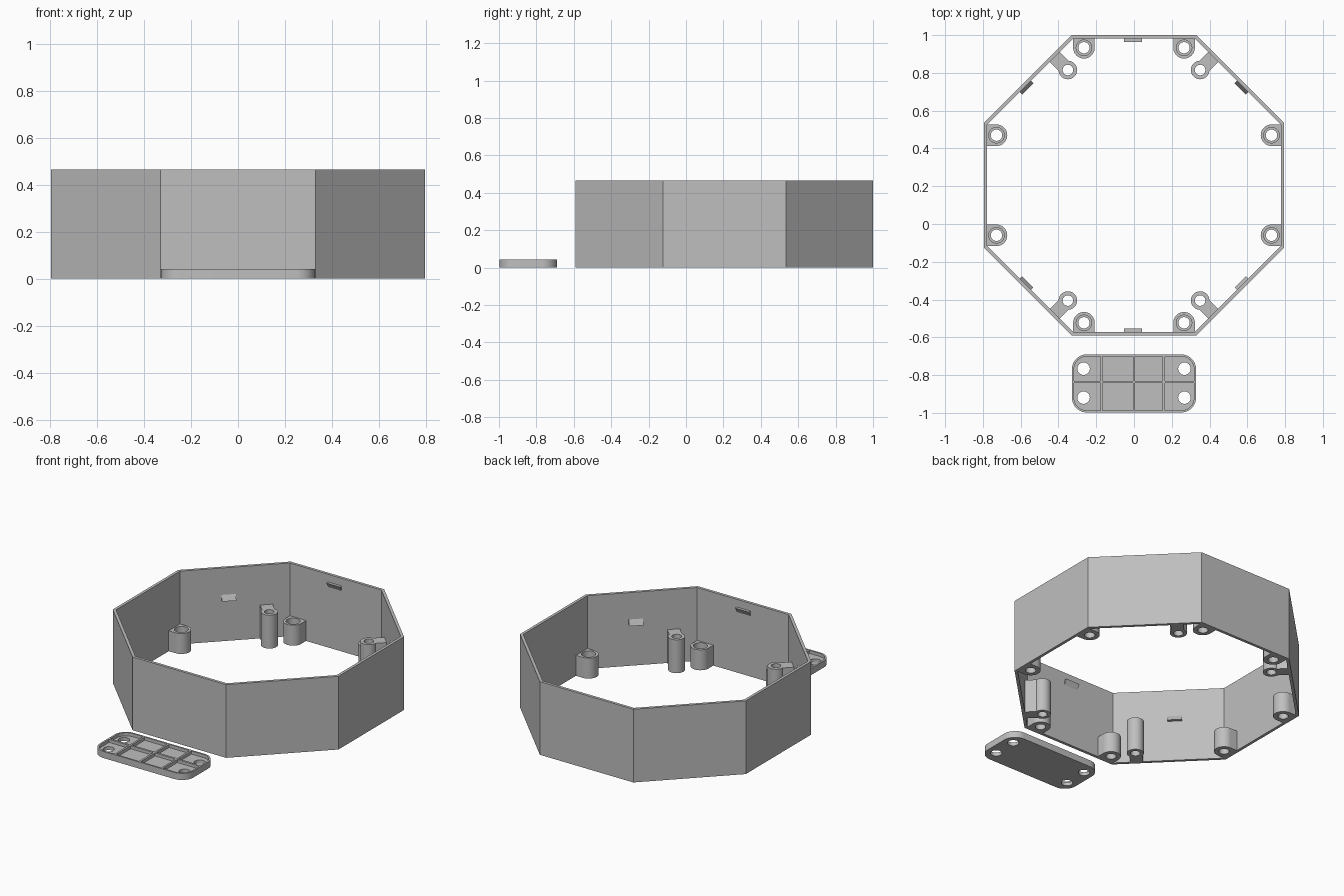
import bpy, bmesh
from math import sin, cos, pi, asin, radians
from mathutils import Matrix

if "Cube" in bpy.data.objects:
    bpy.data.objects.remove(bpy.data.objects["Cube"])

grey = bpy.data.materials.new("light grey plastic")
grey.use_nodes = True
COLOUR = (0.52, 0.52, 0.52, 1)
grey.diffuse_color = COLOUR
grey.node_tree.nodes["Principled BSDF"].inputs["Base Color"].default_value = COLOUR

APOTHEM, WALL, HEIGHT = 0.795, 0.018, 0.466
CENTRE_Y = 0.205
INNER = APOTHEM - WALL
parts = []


def add(name, mesh, matrix=Matrix()):
    mesh.transform(matrix)
    mesh.materials.clear()
    mesh.materials.append(grey)
    obj = bpy.data.objects.new(name, mesh)
    bpy.context.collection.objects.link(obj)
    parts.append(obj)
    return obj


def prism(name, outlines, z0, z1, matrix=Matrix()):
    """Extrude flat outlines; inner outlines become holes."""
    curve = bpy.data.curves.new(name, 'CURVE')
    curve.dimensions = '2D'
    curve.fill_mode = 'BOTH'
    curve.extrude = (z1 - z0) / 2
    for pts in outlines:
        spline = curve.splines.new('POLY')
        spline.points.add(len(pts) - 1)
        for p, (x, y) in zip(spline.points, pts):
            p.co = (x, y, 0, 1)
        spline.use_cyclic_u = True
    temp = bpy.data.objects.new("temp", curve)
    mesh = bpy.data.meshes.new_from_object(temp)
    bpy.data.objects.remove(temp)
    bpy.data.curves.remove(curve)
    bm = bmesh.new()
    bm.from_mesh(mesh)
    bmesh.ops.remove_doubles(bm, verts=bm.verts, dist=1e-5)
    bmesh.ops.recalc_face_normals(bm, faces=bm.faces)
    bm.to_mesh(mesh)
    bm.free()
    mesh.name = name
    return add(name, mesh, matrix @ Matrix.Translation((0, 0, (z0 + z1) / 2)))


def arc(cx, cy, r, a0, a1, n):
    return [(cx + r * cos(a0 + (a1 - a0) * i / n), cy + r * sin(a0 + (a1 - a0) * i / n))
            for i in range(n + 1)]


def circle(cx, cy, r, n=40):
    return arc(cx, cy, r, 0, 2 * pi, n)[:-1]


def octagon(apothem):
    r = apothem / cos(pi / 8)
    return [(r * cos(pi / 8 + k * pi / 4), r * sin(pi / 8 + k * pi / 4)) for k in range(8)]


def keyhole(r, half, reach):
    """Round post at the origin joined to a wall at x = reach."""
    a = asin(half / r)
    return arc(0, 0, r, a, 2 * pi - a, 36) + [(reach, -half), (reach, half)]


def rounded(w, d, r):
    pts = []
    for k, (sx, sy) in enumerate([(1, 1), (-1, 1), (-1, -1), (1, -1)]):
        pts += arc(sx * (w - r), sy * (d - r), r, k * pi / 2, (k + 1) * pi / 2, 10)
    return pts


def rect(x0, x1, y0, y1):
    return [(x0, y0), (x1, y0), (x1, y1), (x0, y1)]


def on_wall(angle, out, along):
    """Local frame of a wall: x points outward, y runs along it."""
    return (Matrix.Translation((0, CENTRE_Y, 0)) @ Matrix.Rotation(radians(angle), 4, 'Z')
            @ Matrix.Translation((out, along, 0)))


def wedge(name, angle, along, half, z_thick, z_thin):
    """Snap catch: flat ledge at z_thick, tapering into the wall at z_thin."""
    profile = [(0.004, z_thick), (-0.018, z_thick), (0, z_thin), (0.004, z_thin)]
    bm = bmesh.new()
    face = bm.faces.new([bm.verts.new((x, -half, z)) for x, z in profile])
    side = bmesh.ops.extrude_face_region(bm, geom=[face])["geom"]
    moved = [g for g in side if isinstance(g, bmesh.types.BMVert)]
    bmesh.ops.translate(bm, verts=moved, vec=(0, 2 * half, 0))
    bmesh.ops.recalc_face_normals(bm, faces=bm.faces)
    mesh = bpy.data.meshes.new(name)
    bm.to_mesh(mesh)
    bm.free()
    add(name, mesh, on_wall(angle, INNER, along))


# Octagonal wall ring
prism("octagon_wall", [octagon(APOTHEM), octagon(INNER)], 0, HEIGHT,
      Matrix.Translation((0, CENTRE_Y, 0)))

# Short screw bosses on the straight walls, with a wider bore at the top
for angle in (0, 90, 180, 270):
    for along in (-0.265, 0.265):
        place = on_wall(angle, 0.728, along)
        shape = keyhole(0.057, 0.0569, INNER + 0.006 - 0.728)
        prism("screw_boss_base", [shape, circle(0, 0, 0.03)], 0, 0.06, place)
        prism("screw_boss_top", [shape, circle(0, 0, 0.041)], 0.06, 0.13, place)

# Tall posts held by arms, and lower catches, on the diagonal walls
for angle, side in ((45, 1), (135, -1), (225, 1), (315, -1)):
    prism("tall_post", [keyhole(0.049, 0.037, INNER + 0.006 - 0.679), circle(0, 0, 0.028)],
          0, 0.212, on_wall(angle, 0.679, side * 0.184))
    wedge("lower_catch", angle, -side * 0.037, 0.042, 0.26, 0.295)

# Upper catches on the front and back walls
for angle, along in ((90, 0.005), (270, -0.005)):
    wedge("upper_catch", angle, along, 0.048, 0.417, 0.385)

# Separate ribbed cover plate
plate = Matrix.Translation((0, -0.844, 0))
FLOOR, TOP = 0.022, 0.042
holes = [circle(x, y, 0.033) for x in (-0.267, 0.267) for y in (-0.075, 0.078)]
outer = rounded(0.329, 0.154, 0.08)
prism("plate_floor", [outer] + holes, 0, FLOOR, plate)
prism("plate_rim", [outer, rounded(0.318, 0.143, 0.069)], FLOOR, TOP, plate)
for x in (-0.172, 0, 0.157):
    prism("plate_cross_rib", [rect(x - 0.006, x + 0.006, -0.145, 0.145)], FLOOR - 0.004, TOP, plate)
prism("plate_long_rib", [rect(-0.32, 0.32, 0.001, 0.014)], FLOOR - 0.004, TOP - 0.0005, plate)

# Smooth round surfaces, keep corners crisp
bpy.ops.object.select_all(action='DESELECT')
for obj in parts:
    obj.select_set(True)
bpy.context.view_layer.objects.active = parts[0]
bpy.ops.object.shade_smooth_by_angle(angle=radians(30))
